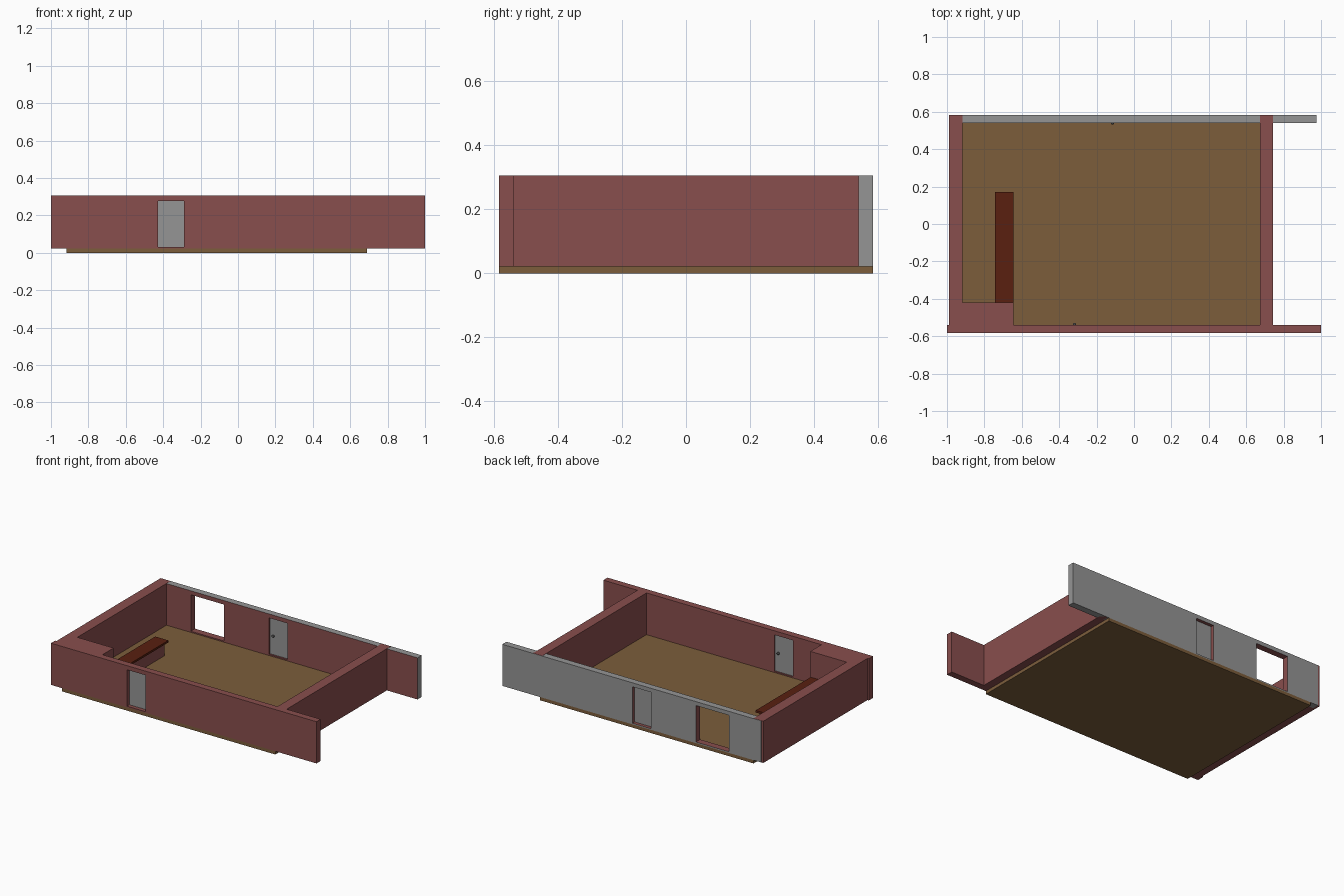
import bpy, bmesh
from mathutils import Matrix

if "Cube" in bpy.data.objects:
    bpy.data.objects.remove(bpy.data.objects["Cube"])


def material(name, rgb):
    m = bpy.data.materials.new(name)
    m.diffuse_color = (*rgb, 1)
    m.use_nodes = True
    m.node_tree.nodes["Principled BSDF"].inputs["Base Color"].default_value = m.diffuse_color
    return m


RED = material("brick red", (0.25, 0.077, 0.075))
GREY = material("plaster grey", (0.30, 0.30, 0.30))
WOOD = material("floor brown", (0.20, 0.11, 0.044))
DARK = material("dark wood", (0.10, 0.014, 0.005))
METAL = material("handle metal", (0.07, 0.07, 0.07))

Z0, Z1 = 0.022, 0.306          # wall bottom and top
Y0, YI, Y1 = 0.584, 0.539, 0.584
SILL, HEAD = 0.03, 0.278       # opening bottom and top


def finish(bm, name, mats):
    me = bpy.data.meshes.new(name)
    bm.to_mesh(me)
    bm.free()
    for m in mats:
        me.materials.append(m)
    ob = bpy.data.objects.new(name, me)
    bpy.context.collection.objects.link(ob)
    return ob


def box(name, x, y, z, mat):
    bm = bmesh.new()
    bmesh.ops.create_cube(bm, size=1)
    for v in bm.verts:
        for i, (a, b) in enumerate((x, y, z)):
            v.co[i] = a if v.co[i] < 0 else b
    return finish(bm, name, [mat])


def wall(name, x, y, z, openings, mats, rule=None):
    """Wall along x: a grid of cells with the opening cells left out, extruded in y."""
    bm = bmesh.new()
    xs = sorted({*x, *(v for o in openings for v in o)})
    zs = (z[0], SILL, HEAD, z[1])
    grid = [[bm.verts.new((a, y[0], c)) for c in zs] for a in xs]
    for i in range(len(xs) - 1):
        for k in range(3):
            if k == 1 and (xs[i], xs[i + 1]) in openings:
                continue
            bm.faces.new((grid[i][k], grid[i + 1][k], grid[i + 1][k + 1], grid[i][k + 1]))
    new = bmesh.ops.extrude_face_region(bm, geom=bm.faces[:], use_keep_orig=True)["geom"]
    for v in new:
        if isinstance(v, bmesh.types.BMVert):
            v.co.y = y[1]
    bmesh.ops.recalc_face_normals(bm, faces=bm.faces[:])
    if rule:
        bm.normal_update()
        for f in bm.faces:
            f.material_index = rule(f.normal, f.calc_center_median())
    return finish(bm, name, mats)


# floor slab
box("floor", (-0.918, 0.69), (-0.584, 0.584), (0, Z0), WOOD)

# front wall with one doorway
FRONT_DOOR = (-0.428, -0.288)
wall("front_wall", (-1, 1), (-Y0, -YI), (Z0, Z1), [FRONT_DOOR], [RED])

# back wall: grey outside, red inside face and reveals
BACK_DOOR, WINDOW = (-0.144, -0.006), (-0.733, -0.484)
BX = 0.975


def back_rule(n, c):
    outer = abs(c.x) > BX - 0.001 or c.z < Z0 + 0.001 or c.z > Z1 - 0.002
    if n.y > 0.5:
        return 0
    if n.y < -0.5:
        return 1
    return 0 if outer else 1


wall("back_wall", (-BX, BX), (YI, Y1), (Z0, Z1 - 0.001), [WINDOW, BACK_DOOR],
     [GREY, RED], back_rule)

# side walls and corner block
box("left_wall", (-0.99, -0.916), (-YI, 0.582), (Z0, Z1), RED)
box("right_wall", (0.675, 0.744), (-YI, 0.582), (Z0, Z1), RED)
box("corner_block", (-0.916, -0.643), (-YI, -0.42), (Z0, Z1), RED)

# counter: low partition with a wooden top
box("counter_base", (-0.72, -0.67), (-0.42, 0.165), (Z0, 0.117), RED)
box("counter_top", (-0.744, -0.645), (-0.42, 0.172), (0.117, 0.131), DARK)


# doors set into the openings, each with a round handle on the room side
def door(name, x, y, handle_x, side):
    box(name, x, (y - 0.005, y + 0.005), (SILL, HEAD), GREY)
    bm = bmesh.new()
    at = Matrix.Translation((handle_x, y + side * 0.016, 0.16))
    bmesh.ops.create_uvsphere(bm, u_segments=12, v_segments=8, radius=0.009, matrix=at)
    stem = Matrix.Translation((handle_x, y + side * 0.009, 0.16)) @ Matrix.Rotation(1.5708, 4, 'X')
    bmesh.ops.create_cone(bm, cap_ends=True, segments=8, radius1=0.004, radius2=0.004,
                          depth=0.012, matrix=stem)
    for f in bm.faces:
        f.smooth = True
    finish(bm, name + "_handle", [METAL])


door("front_door", FRONT_DOOR, -0.553, -0.318, 1)
door("back_door", BACK_DOOR, 0.556, -0.115, -1)
